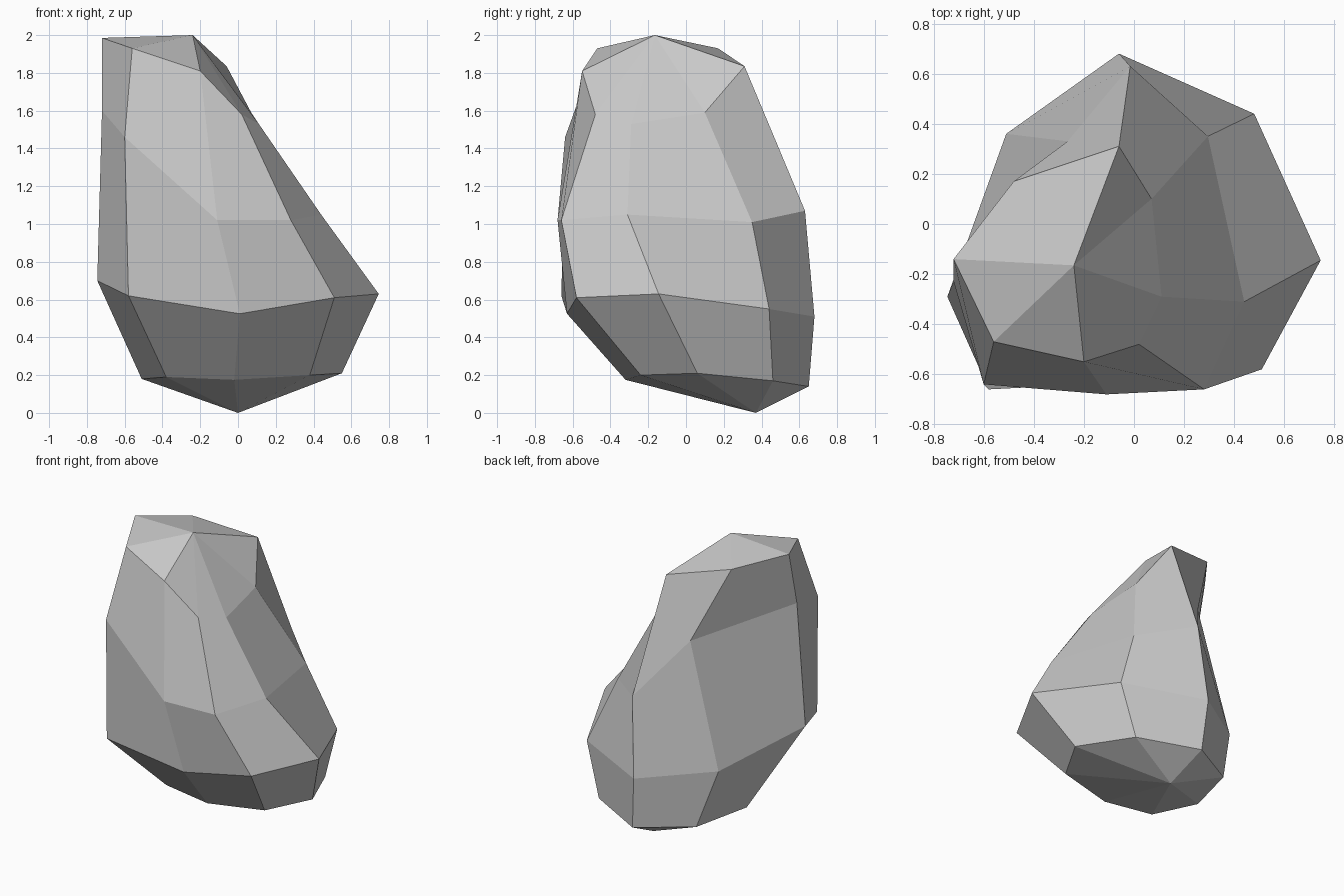
import bpy
import bmesh

# Remove the default object only
default_object = bpy.data.objects.get("Cube")
if default_object:
    bpy.data.objects.remove(default_object, do_unlink=True)


def make_material(name, colour):
    material = bpy.data.materials.new(name)
    material.use_nodes = True
    material.diffuse_color = colour
    shader = next(node for node in material.node_tree.nodes
                  if node.type == "BSDF_PRINCIPLED")
    shader.inputs["Base Color"].default_value = colour
    shader.inputs["Roughness"].default_value = 1
    return material


def bridge(bm, lower, upper):
    """Join two rings with quads that fold from lower right to upper left."""
    count = len(lower)
    for i in range(count):
        following = (i + 1) % count
        bm.faces.new((lower[following], upper[following], upper[i], lower[i]))


def close_to_point(bm, ring, point):
    """Close the end of the loft with a fan of triangles."""
    tip = bm.verts.new(point)
    count = len(ring)
    for i in range(count):
        bm.faces.new((ring[i], ring[(i + 1) % count], tip))


def build_loft(name, sections, bottom, top, material):
    bm = bmesh.new()
    rings = [[bm.verts.new(point) for point in section] for section in sections]
    for lower, upper in zip(rings, rings[1:]):
        bridge(bm, lower, upper)
    # The lower fan runs the other way round so that it faces outward
    close_to_point(bm, rings[0][::-1], bottom)
    close_to_point(bm, rings[-1], top)

    mesh = bpy.data.meshes.new(name)
    bm.to_mesh(mesh)
    bm.free()
    mesh.materials.append(material)
    # Flat facets all over
    for polygon in mesh.polygons:
        polygon.use_smooth = False
    result = bpy.data.objects.new(name, mesh)
    bpy.context.collection.objects.link(result)
    return result


# Eight-sided cross-sections, each starting at the front and turning to +x
foot = [(-.02, -.32, .175), (.38, -.24, .2), (.55, .06, .21), (.37, .46, .17),
        (-.03, .65, .14), (-.39, .44, .16), (-.51, .04, .18), (-.38, -.27, .19)]
belly = [(.01, -.63, .525), (.51, -.58, .61), (.745, -.145, .63), (.48, .44, .55),
         (-.06, .68, .51), (-.51, .36, .56), (-.745, -.29, .7), (-.58, -.66, .62)]
waist = [(-.11, -.68, 1.02), (.28, -.66, 1.02), (.44, -.31, 1.05), (.295, .35, 1.01),
         (-.015, .63, 1.07), (-.265, .33, 1.42), (-.72, -.23, 1.6), (-.6, -.64, 1.46)]
shoulder = [(-.2, -.55, 1.81), (.02, -.48, 1.58), (.11, -.29, 1.53), (.07, .1, 1.59),
            (-.06, .31, 1.835), (-.48, .17, 1.93), (-.72, -.14, 1.985), (-.56, -.47, 1.93)]

# Faceted leaning boulder
stone_grey = make_material("stone grey", (.58, .58, .58, 1))
build_loft("boulder", [foot, belly, waist, shoulder],
           (0, .37, 0), (-.24, -.165, 2), stone_grey)
